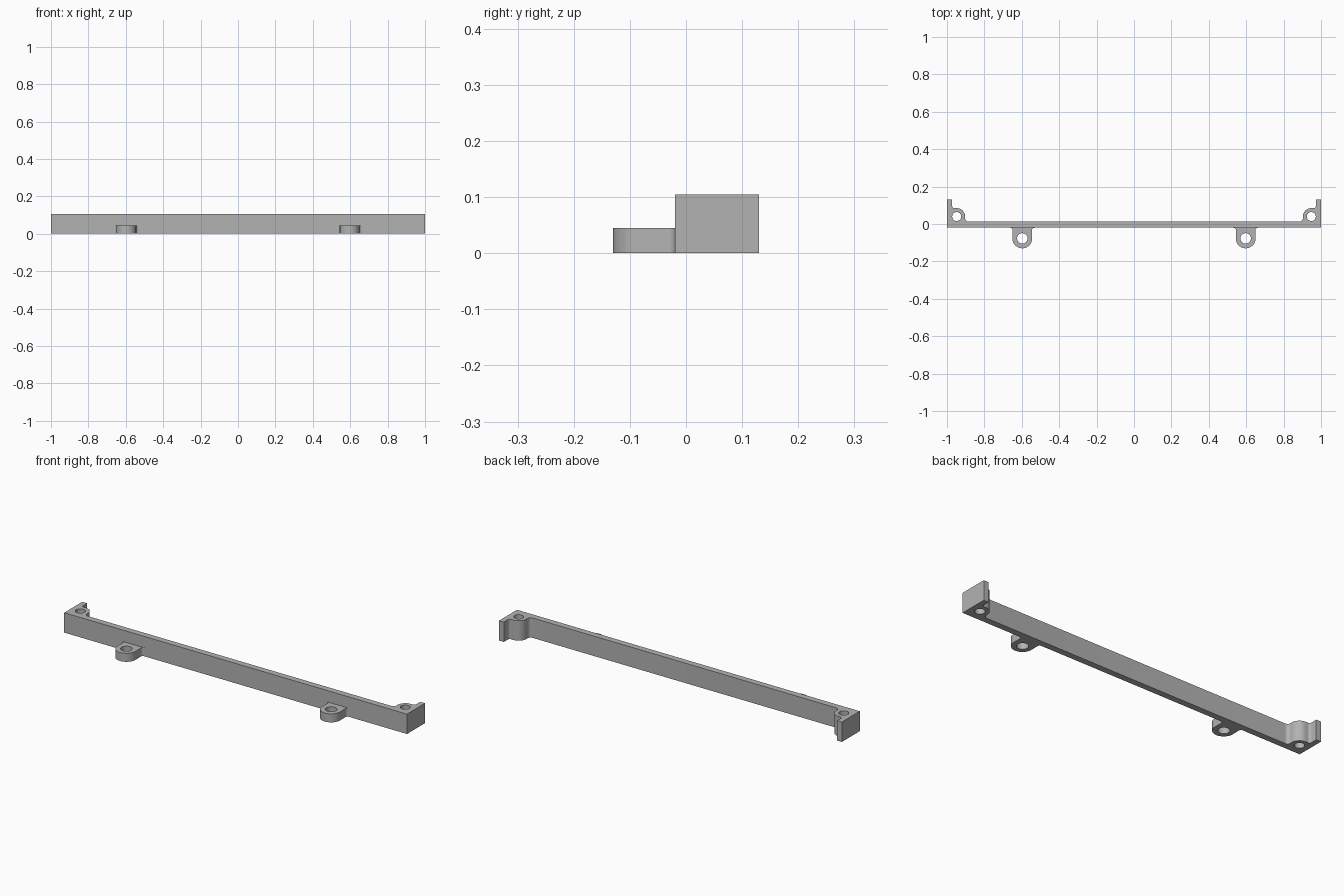
import bpy, bmesh
from math import cos, sin, radians

old = bpy.data.objects.get("Cube")
if old:
    bpy.data.objects.remove(old, do_unlink=True)

grey = bpy.data.materials.new("plain grey")
grey.use_nodes = True
COLOR = (0.45, 0.45, 0.45, 1)
grey.diffuse_color = COLOR
grey.node_tree.nodes["Principled BSDF"].inputs["Base Color"].default_value = COLOR

HEIGHT, LUG_HEIGHT = 0.105, 0.045
FRONT, BACK, TIP = -0.02, 0.013, 0.13


def arc(cx, cy, r, start, end, steps=12):
    angles = [radians(start + (end - start) * i / steps) for i in range(steps + 1)]
    return [(cx + r * cos(a), cy + r * sin(a)) for a in angles]


def prism(name, outline, height, z=0):
    """Extrude a flat outline upwards."""
    bm = bmesh.new()
    face = bm.faces.new([bm.verts.new((x, y, z)) for x, y in outline])
    top = bmesh.ops.extrude_face_region(bm, geom=[face])["geom"]
    bmesh.ops.translate(bm, vec=(0, 0, height),
                        verts=[v for v in top if isinstance(v, bmesh.types.BMVert)])
    bmesh.ops.recalc_face_normals(bm, faces=bm.faces)
    mesh = bpy.data.meshes.new(name)
    bm.to_mesh(mesh)
    bm.free()
    mesh.materials.append(grey)
    obj = bpy.data.objects.new(name, mesh)
    bpy.context.collection.objects.link(obj)
    return obj


def drill(obj, x, y, r):
    """Cut a vertical through hole."""
    cutter = prism("hole_cutter", arc(x, y, r, 0, 352.5, 47), 0.3, -0.1)
    mod = obj.modifiers.new("hole", "BOOLEAN")
    mod.operation, mod.solver, mod.object = "DIFFERENCE", "EXACT", cutter
    bpy.ops.object.select_all(action="DESELECT")
    bpy.context.view_layer.objects.active = obj
    obj.select_set(True)
    bpy.ops.object.modifier_apply(modifier=mod.name)
    bpy.data.objects.remove(cutter, do_unlink=True)


def smooth(obj):
    bpy.ops.object.select_all(action="DESELECT")
    bpy.context.view_layer.objects.active = obj
    obj.select_set(True)
    bpy.ops.object.shade_smooth_by_angle(angle=radians(30))


# Rail with end plates and round corner bosses
half = [(1, FRONT), (1, TIP), (0.972, TIP)]
half += arc(0.960, 0.097, 0.012, 0, -90, 8)
half += arc(0.948, 0.040, 0.045, 90, 180)
half += arc(0.885, BACK + 0.018, 0.018, 0, -90, 8)
rail = prism("rail", half + [(-x, y) for x, y in reversed(half)], HEIGHT)
for side in (-1, 1):
    drill(rail, side * 0.948, 0.040, 0.024)
smooth(rail)

# Front mounting lugs, flared where they meet the rail
for side, label in ((1, "left"), (-1, "right")):
    x, y, w, f = side * 0.597, -0.077, 0.052, 0.013
    outline = arc(x - w - f, FRONT - f, f, 90, 0, 8)
    outline += arc(x, y, w + 0.001, 180, 360, 24)
    outline += arc(x + w + f, FRONT - f, f, 180, 90, 8)
    lug = prism(label + "_lug", outline, LUG_HEIGHT)
    drill(lug, x, y, 0.028)
    smooth(lug)
